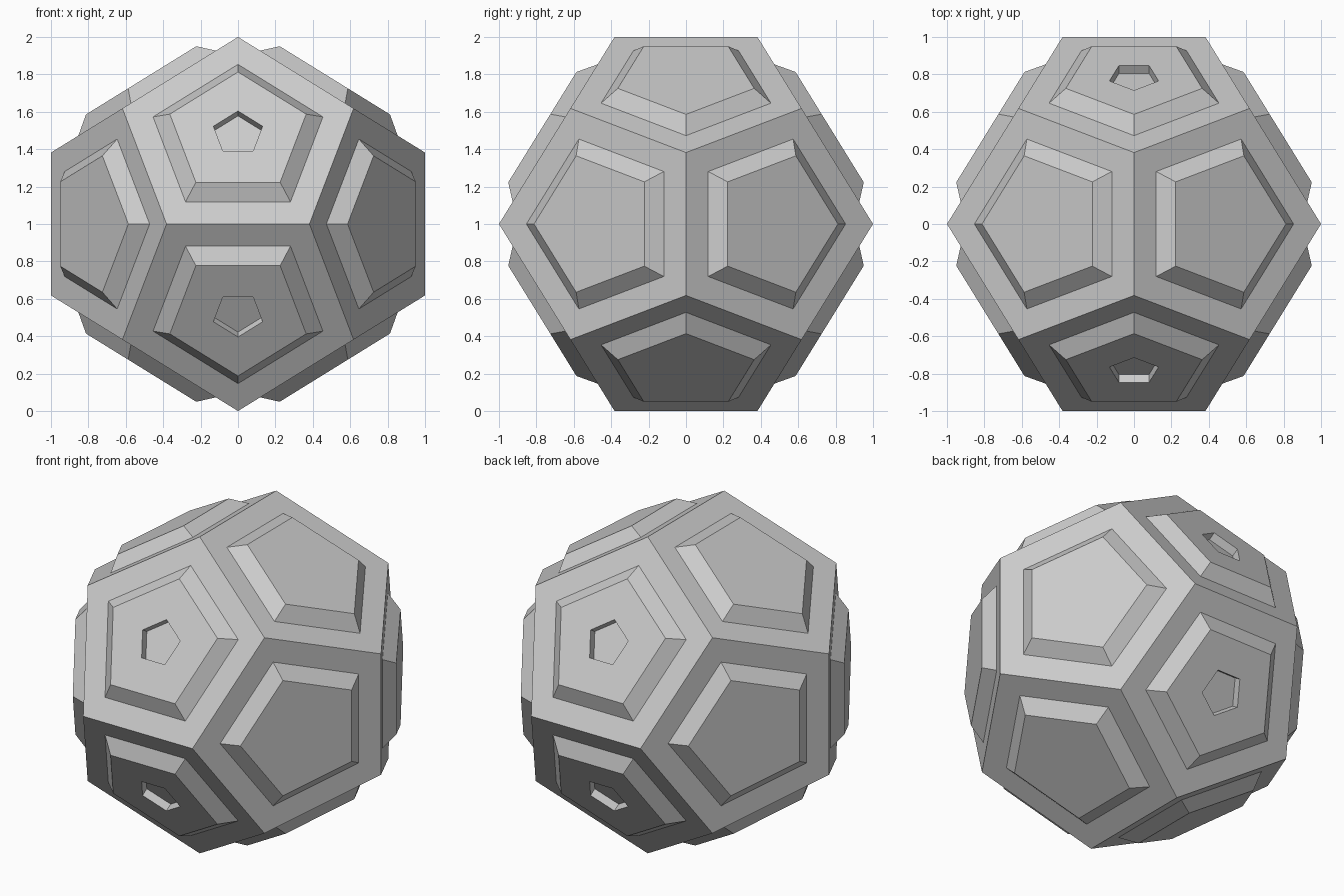
import bpy, bmesh, math
from mathutils import Vector

if "Cube" in bpy.data.objects:
    bpy.data.objects.remove(bpy.data.objects["Cube"])

PHI = (1 + math.sqrt(5)) / 2
A, B = 1 / PHI, 1 / PHI ** 2          # cube-corner and edge half sizes
APOTHEM = 0.526                       # of one pentagon face


def inset(bm, faces, k_from, k_to, depth=0.0):
    """Shrink faces from one size ratio to another, moving along the normal."""
    bm.normal_update()
    bmesh.ops.inset_individual(bm, faces=faces, thickness=APOTHEM * (k_from - k_to),
                               depth=depth, use_even_offset=True)
    bm.normal_update()


# dodecahedron core from the hull of its corner points
bm = bmesh.new()
s = (-1, 1)
for x in s:
    for y in s:
        for z in s:
            bm.verts.new((A * x, A * y, A * z))
        p = (0, B * x, y)
        for i in range(3):
            bm.verts.new((p[i], p[(i + 1) % 3], p[(i + 2) % 3]))
bmesh.ops.convex_hull(bm, input=bm.verts[:])
bmesh.ops.dissolve_limit(bm, angle_limit=math.radians(5),
                         verts=bm.verts[:], edges=bm.edges[:])
bmesh.ops.recalc_face_normals(bm, faces=bm.faces[:])

# raised bevelled panel on every face
panels = bm.faces[:]
inset(bm, panels, 1.0, 0.735)
inset(bm, panels, 0.735, 0.59, 0.075)

# straight-walled pentagon sockets on the front and back panels
sockets = [f for f in panels if abs(f.normal.x) < 0.01]
inset(bm, sockets, 0.59, 0.213)
inset(bm, sockets, 0.213, 0.213, -0.05)

bmesh.ops.translate(bm, verts=bm.verts[:], vec=Vector((0, 0, 1)))
mesh = bpy.data.meshes.new("panelled_dodecahedron")
bm.to_mesh(mesh)
bm.free()
bpy.context.collection.objects.link(bpy.data.objects.new("panelled_dodecahedron", mesh))
